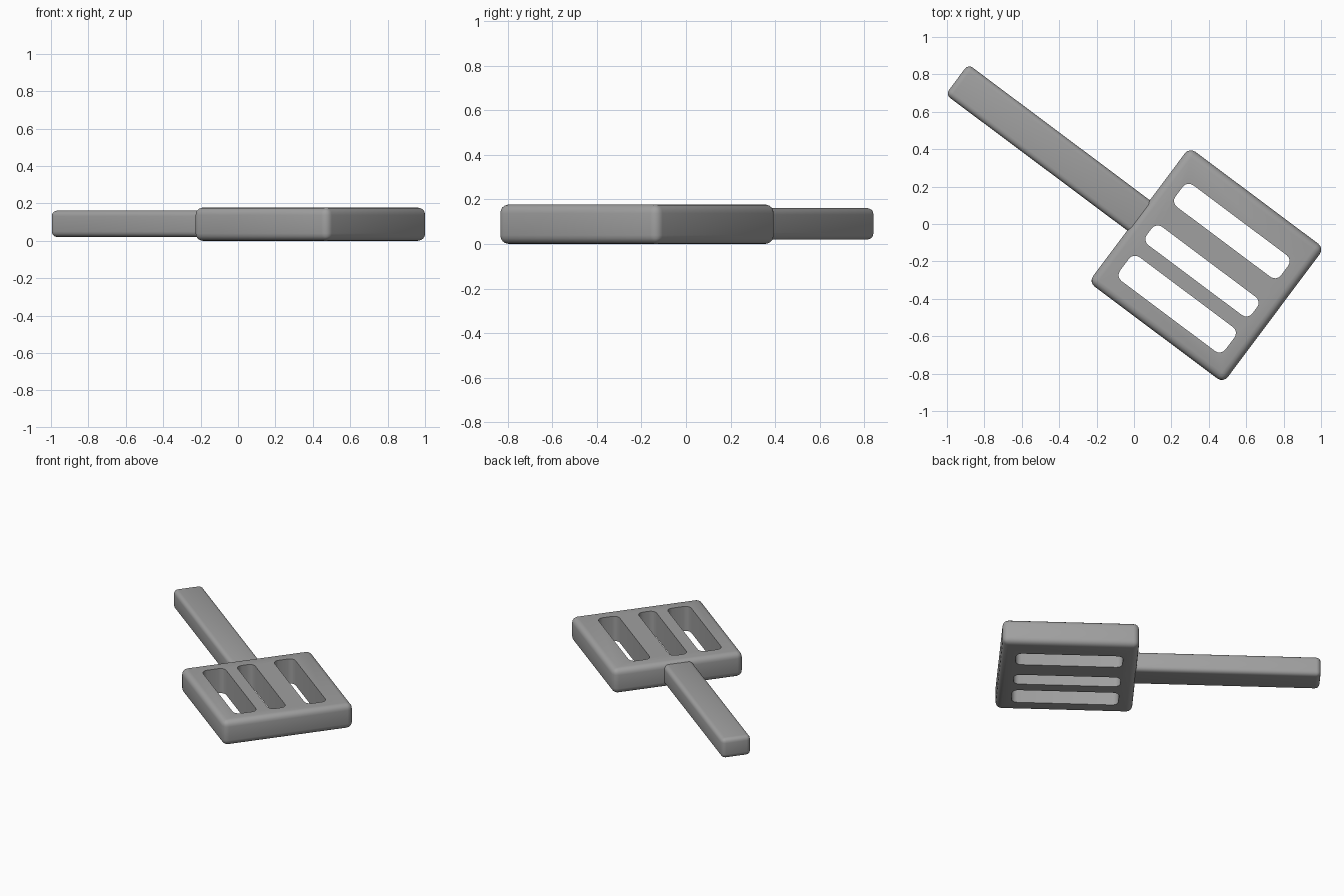
import bpy, bmesh, math
from mathutils import Matrix

cube = bpy.data.objects.get("Cube")
if cube:
    bpy.data.objects.remove(cube, do_unlink=True)

grey = bpy.data.materials.new("grey")
grey.use_nodes = True
colour = (0.35, 0.35, 0.35, 1)
grey.diffuse_color = colour
grey.node_tree.nodes["Principled BSDF"].inputs["Base Color"].default_value = colour

# The whole tool lies diagonally; parts are placed relative to the head centre
PLACE = Matrix.Translation((0.387, -0.22, 0)) @ Matrix.Rotation(math.radians(-36.8), 4, "Z")


def add_box(bm, low, high, radius, upright_only=False):
    """Box between two corners with rounded edges."""
    part = bmesh.new()
    size = [h - l for l, h in zip(low, high)]
    middle = [(h + l) / 2 for l, h in zip(low, high)]
    bmesh.ops.create_cube(part, size=1, matrix=Matrix.Translation(middle) @ Matrix.Diagonal((*size, 1)))
    edges = [e for e in part.edges
             if not upright_only or abs(e.verts[0].co.z - e.verts[1].co.z) > 0.01]
    bmesh.ops.bevel(part, geom=edges, offset=radius, segments=4, profile=0.5, affect="EDGES")
    temp = bpy.data.meshes.new("temp")
    part.to_mesh(temp)
    part.free()
    bm.from_mesh(temp)
    bpy.data.meshes.remove(temp)


def make_object(name, bm):
    mesh = bpy.data.meshes.new(name)
    bm.to_mesh(mesh)
    bm.free()
    mesh.materials.append(grey)
    obj = bpy.data.objects.new(name, mesh)
    obj.matrix_world = PLACE
    bpy.context.collection.objects.link(obj)
    return obj


def activate(obj):
    bpy.ops.object.select_all(action="DESELECT")
    obj.select_set(True)
    bpy.context.view_layer.objects.active = obj


# Square head
bm = bmesh.new()
add_box(bm, (-0.45, -0.45, 0), (0.45, 0.45, 0.178), 0.04)
head = make_object("slotted_head", bm)

# Three slots of different widths cut through the head
bm = bmesh.new()
for low, high in ((0.155, 0.30), (-0.10, 0.022), (-0.34, -0.18)):
    add_box(bm, (-0.352, low, -0.1), (0.352, high, 0.3), 0.04, upright_only=True)
cutter = make_object("slot_cutter", bm)
cutter.hide_render = True

slots = head.modifiers.new("slots", "BOOLEAN")
slots.operation = "DIFFERENCE"
slots.solver = "EXACT"
slots.object = cutter
activate(head)
bpy.ops.object.modifier_apply(modifier=slots.name)
bpy.data.objects.remove(cutter, do_unlink=True)

# Handle, set slightly into the head
bm = bmesh.new()
add_box(bm, (-1.663, -0.105, 0.02), (-0.40, 0.097, 0.162), 0.03)
handle = make_object("handle", bm)

for obj in (head, handle):
    activate(obj)
    bpy.ops.object.shade_smooth_by_angle(angle=math.radians(35))
